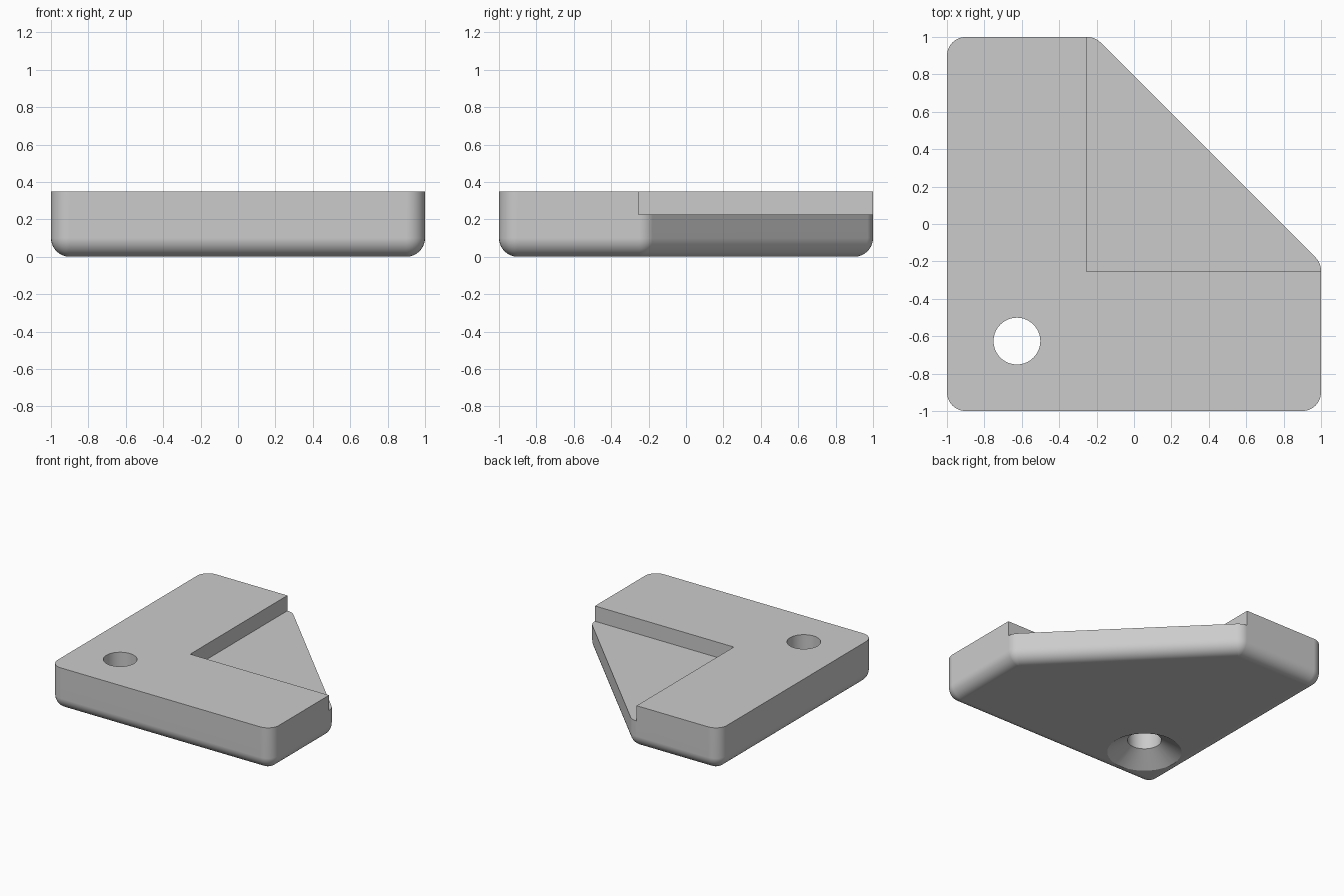
import bpy, bmesh
from math import pi, cos, sin, radians
from mathutils import Vector

if "Cube" in bpy.data.objects:
    bpy.data.objects.remove(bpy.data.objects["Cube"])

HEIGHT, RADIUS, FLOOR, WALL = 0.35, 0.1, 0.225, -0.254
HOLE = (-0.626, -0.626)
STEPS = 8

grey = bpy.data.materials.new("light_grey")
grey.use_nodes = True
grey.diffuse_color = (0.6, 0.6, 0.6, 1)
grey.node_tree.nodes["Principled BSDF"].inputs["Base Color"].default_value = grey.diffuse_color

# Rounded corners: centre, start and end angle, running anticlockwise
CORNERS = [((-0.9, -0.9), 180, 270), ((0.9, -0.9), 270, 360),
           ((0.9, -0.25), 0, 45), ((-0.25, 0.9), 45, 90), ((-0.9, 0.9), 90, 180)]


def outline(r, z):
    pts = []
    for (cx, cy), a, b in CORNERS:
        for i in range(STEPS + 1):
            t = radians(a + (b - a) * i / STEPS)
            pts.append(Vector((cx + r * cos(t), cy + r * sin(t), z)))
    return pts


def loft(name, rings):
    """Skin a stack of equal rings and cap both ends."""
    bm = bmesh.new()
    rows = [[bm.verts.new(p) for p in ring] for ring in rings]
    n = len(rows[0])
    for low, high in zip(rows, rows[1:]):
        for i in range(n):
            j = (i + 1) % n
            bm.faces.new((low[i], low[j], high[j], high[i]))
    bm.faces.new(rows[0][::-1])
    bm.faces.new(rows[-1])
    bmesh.ops.remove_doubles(bm, verts=bm.verts, dist=1e-5)
    bmesh.ops.recalc_face_normals(bm, faces=bm.faces)
    mesh = bpy.data.meshes.new(name)
    bm.to_mesh(mesh)
    bm.free()
    mesh.materials.append(grey)
    ob = bpy.data.objects.new(name, mesh)
    bpy.context.collection.objects.link(ob)
    return ob


def circle(r, z, n=64):
    return [Vector((HOLE[0] + r * cos(2 * pi * i / n), HOLE[1] + r * sin(2 * pi * i / n), z))
            for i in range(n)]


def square(z):
    return [Vector((x, y, z)) for x, y in ((WALL, WALL), (2, WALL), (2, 2), (WALL, 2))]


# Body with rounded lower edge
rings = []
for i in range(STEPS + 1):
    t = pi / 2 * (1 - i / STEPS)
    rings.append(outline(RADIUS * cos(t), RADIUS * (1 - sin(t))))
body = loft("corner_bracket", rings + [outline(RADIUS, HEIGHT)])

# Cutters: corner pocket, and screw hole countersunk from below
cutters = [loft("pocket_cutter", [square(FLOOR), square(1)]),
           loft("screw_hole_cutter", [circle(0.375, -0.1), circle(0.125, 0.1), circle(0.125, 1)])]
# Countersink slope carried below the base so the cut is clean
cone = cutters[1].data
for v in cone.vertices:
    if v.co.z < 0:
        for k in (0, 1):
            v.co[k] = HOLE[k] + (v.co[k] - HOLE[k]) * 0.425 / 0.375

for cutter in cutters:
    cutter.hide_render = True
    mod = body.modifiers.new("cut", "BOOLEAN")
    mod.operation, mod.solver, mod.object = "DIFFERENCE", "EXACT", cutter

# Bake the cuts and drop the cutters
deps = bpy.context.evaluated_depsgraph_get()
body.data = bpy.data.meshes.new_from_object(body.evaluated_get(deps))
body.modifiers.clear()
for cutter in cutters:
    bpy.data.objects.remove(cutter)

# Smooth the rounded edges and keep the flats flat
bpy.ops.object.select_all(action="DESELECT")
body.select_set(True)
bpy.context.view_layer.objects.active = body
bpy.ops.object.shade_smooth_by_angle(angle=radians(30))
flat = body.modifiers.new("flat_faces", "WEIGHTED_NORMAL")
flat.keep_sharp = True
